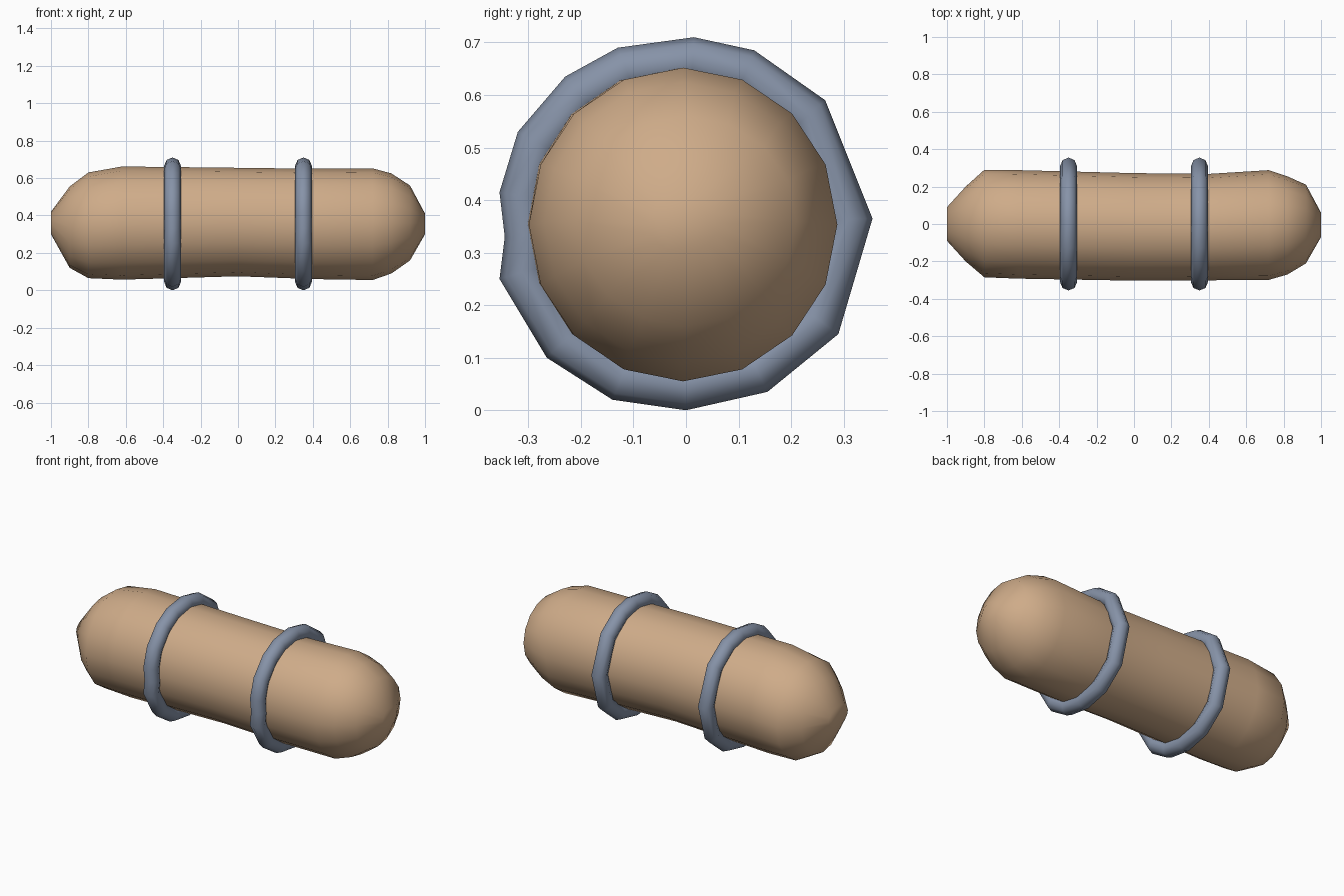
import bpy, bmesh, math
from mathutils import Vector

if "Cube" in bpy.data.objects:
    bpy.data.objects.remove(bpy.data.objects["Cube"])

ZC = 0.355  # height of the long axis


def material(name, color):
    m = bpy.data.materials.new(name)
    m.diffuse_color = color
    m.use_nodes = True
    m.node_tree.nodes["Principled BSDF"].inputs["Base Color"].default_value = m.diffuse_color
    return m


def build(name, rings, mat, closed):
    """Skin a list of equal-length vertex loops; cap the ends or close the loop."""
    bm = bmesh.new()
    loops = [[bm.verts.new(p) for p in ring] for ring in rings]
    n = len(loops[0])
    for i in range(len(loops) if closed else len(loops) - 1):
        a, b = loops[i], loops[(i + 1) % len(loops)]
        for j in range(n):
            k = (j + 1) % n
            bm.faces.new((a[j], a[k], b[k], b[j]))
    if not closed:
        bm.faces.new(loops[0])
        bm.faces.new(loops[-1])
    bmesh.ops.recalc_face_normals(bm, faces=bm.faces)
    for f in bm.faces:
        f.smooth = True
    mesh = bpy.data.meshes.new(name)
    bm.to_mesh(mesh)
    bm.free()
    mesh.materials.append(mat)
    ob = bpy.data.objects.new(name, mesh)
    bpy.context.collection.objects.link(ob)
    return ob


brown = material("brown", (0.62, 0.41, 0.25, 1))
blue = material("slate_blue", (0.24, 0.29, 0.39, 1))

# Rounded body: x, y min, y max, z min, z max of each cross-section
sections = [
    (-1.00, -.09, .09, .30, .42), (-.90, -.20, .20, .12, .555),
    (-.80, -.285, .29, .065, .63), (-.62, -.292, .288, .057, .662),
    (0.00, -.303, .272, .075, .655), (.40, -.301, .268, .06, .65),
    (.72, -.299, .288, .055, .652), (.82, -.27, .255, .09, .625),
    (.92, -.21, .21, .16, .56), (1.00, -.07, .06, .30, .41)]
SIDES = 16
body = []
for x, y0, y1, z0, z1 in sections:
    ring = []
    for j in range(SIDES):
        a = 2 * math.pi * j / SIDES
        ring.append((x, (y0 + y1) / 2 + (y1 - y0) / 2 * math.cos(a),
                     (z0 + z1) / 2 + (z1 - z0) / 2 * math.sin(a)))
    body.append(ring)
build("body", body, brown, False)

# Two faceted bands, following the uneven outer outline (y, z)
outline = [(.015, .71), (.13, .685), (.265, .59), (.355, .365), (.29, .145),
           (.155, .035), (0, 0), (-.14, .02), (-.265, .1), (-.355, .25),
           (-.345, .33), (-.355, .415), (-.32, .53), (-.23, .635), (-.13, .69)]
R = 0.045
for name, xc in (("band_left", -.35), ("band_right", .35)):
    loops = []
    for y, z in outline:
        out = Vector((0, y, z - ZC))
        d = out.normalized()
        mid = Vector((xc, y, z)) - d * R
        loops.append([mid + d * R * math.cos(t * math.pi / 4)
                      + Vector((R * math.sin(t * math.pi / 4), 0, 0))
                      for t in range(8)])
    build(name, loops, blue, True)
